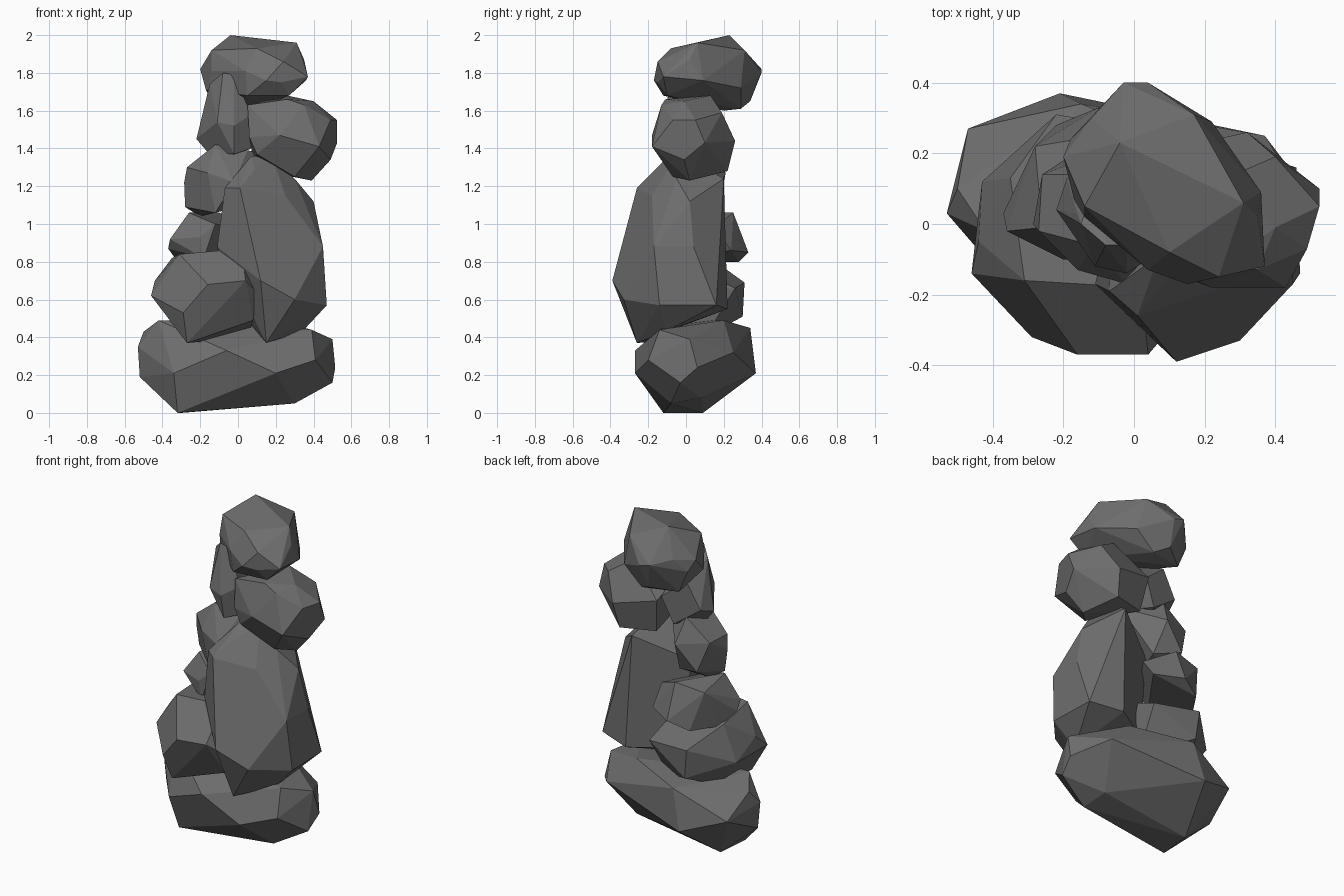
import bpy, bmesh, math

# dark stone colour
stone = bpy.data.materials.new("dark_stone")
stone.diffuse_color = (0.155, 0.155, 0.155, 1)


def rock(name, *corners):
    """Chiselled boulder: convex hull of a few corners, near-flat facets merged."""
    bm = bmesh.new()
    for c in corners:
        bm.verts.new(c)
    hull = bmesh.ops.convex_hull(bm, input=bm.verts[:])
    loose = [v for v in set(hull["geom_interior"] + hull["geom_unused"])
             if isinstance(v, bmesh.types.BMVert)]
    bmesh.ops.delete(bm, geom=loose, context="VERTS")
    bmesh.ops.dissolve_limit(bm, angle_limit=math.radians(8),
                             verts=bm.verts[:], edges=bm.edges[:])
    bmesh.ops.recalc_face_normals(bm, faces=bm.faces[:])
    mesh = bpy.data.meshes.new(name)
    bm.to_mesh(mesh)
    bm.free()
    mesh.materials.append(stone)
    obj = bpy.data.objects.new(name, mesh)
    bpy.context.collection.objects.link(obj)
    return obj


# wide boulder lying at the bottom
rock("base_boulder",
     (-.32, -.12, 0), (-.30, .09, 0), (.30, -.08, .05), (.28, .08, .08),
     (-.34, -.19, .21), (.20, -.27, .21), (-.06, -.27, .33),
     (.50, .02, .39), (.515, .06, .24), (.50, -.03, .16), (.41, -.20, .28), (.39, -.14, .44),
     (-.52, .04, .19), (-.53, .03, .35), (-.50, .10, .43), (-.47, .27, .30),
     (-.42, -.02, .49), (-.21, .37, .21), (-.15, .34, .45), (.37, .25, .32), (.20, .20, .49))

# squat boulder, front left
rock("left_boulder",
     (-.27, -.26, .37), (.08, -.24, .49), (-.29, -.32, .53), (-.16, -.37, .68),
     (.04, -.37, .70), (.10, -.30, .64), (-.46, -.14, .62), (-.44, -.05, .70),
     (-.31, -.16, .84), (-.15, -.20, .82), (.02, -.18, .87), (-.35, .13, .82),
     (-.43, .12, .60), (-.22, .31, .69), (-.20, .30, .51), (.07, .26, .66),
     (-.30, .10, .42), (.05, .10, .40))

# tall upright boulder
rock("tall_boulder",
     (.07, -.09, 1.36), (.18, -.05, 1.36), (.20, .10, 1.30), (.09, -.16, 1.29),
     (-.07, -.19, 1.19), (.01, -.26, 1.19), (.25, -.18, 1.15), (.30, -.05, 1.24), (.40, .02, 1.12),
     (.45, -.17, .88), (.45, .04, .88), (.47, -.14, .57), (.46, .16, .57),
     (.12, -.39, .70), (.30, -.33, .60), (.15, -.26, .37), (.34, -.11, .43),
     (-.11, -.17, .88), (-.06, .03, 1.10), (.22, .20, 1.07), (.23, .20, 1.24),
     (.26, .22, .55), (.0, .06, .55))

# small boulders climbing up the left side
rock("small_left_boulder",
     (-.37, .03, .87), (-.36, -.02, .92), (-.26, -.01, 1.06), (-.12, -.10, 1.0),
     (-.20, -.10, .93), (-.18, -.10, .82), (-.28, .22, 1.03), (-.10, .25, 1.06),
     (-.10, .33, .85), (-.22, .28, .80), (-.32, .13, .80), (.06, .15, .98), (.06, .24, .86))

rock("upper_left_boulder",
     (-.285, .0, 1.22), (-.28, .02, 1.09), (-.27, -.02, 1.30), (-.12, -.06, 1.42),
     (.05, -.04, 1.39), (-.16, -.13, 1.27), (-.02, -.17, 1.22), (-.12, -.12, 1.06),
     (-.26, .14, 1.30), (-.20, .18, 1.12), (-.07, .21, 1.27), (-.04, .12, 1.08),
     (-.10, .14, 1.42), (-.20, .05, 1.04), (.10, .0, 1.38))

# narrow neck stone
rock("neck_boulder",
     (-.22, .04, 1.45), (-.16, .03, 1.69), (-.15, .0, 1.74), (-.08, -.06, 1.80),
     (-.02, -.06, 1.79), (-.11, -.12, 1.54), (-.02, -.14, 1.52), (.07, -.08, 1.58),
     (.07, -.06, 1.40), (-.02, -.11, 1.37), (-.16, .02, 1.38), (-.19, .13, 1.48),
     (-.10, .14, 1.64), (.05, .17, 1.52), (-.02, .15, 1.36))

# right shoulder stone
rock("right_boulder",
     (.05, -.10, 1.63), (.06, -.12, 1.46), (.22, -.18, 1.47), (.26, -.11, 1.66),
     (.35, -.13, 1.63), (.26, .13, 1.68), (.40, -.01, 1.65), (.43, -.18, 1.41),
     (.49, -.07, 1.55), (.525, .05, 1.55), (.525, .10, 1.43), (.49, -.01, 1.34),
     (.39, .02, 1.23), (.30, -.07, 1.25), (.10, -.12, 1.37), (.40, .19, 1.59),
     (.32, .26, 1.44), (.30, .22, 1.28), (.06, .20, 1.50), (.09, .16, 1.29))

# crowning stone
rock("top_boulder",
     (-.04, .23, 2.0), (.31, .06, 1.96), (.10, -.08, 1.93), (-.14, .05, 1.92),
     (-.20, .19, 1.82), (-.17, .07, 1.71), (-.14, .02, 1.81), (.04, -.13, 1.81),
     (.24, -.15, 1.86), (.15, -.17, 1.76), (.23, -.15, 1.75), (.35, .02, 1.87),
     (.37, -.12, 1.78), (.36, .09, 1.76), (.27, -.10, 1.68), (.05, -.12, 1.68),
     (.17, .31, 1.92), (-.03, .40, 1.82), (.04, .40, 1.80), (.22, .29, 1.72),
     (-.12, .30, 1.84), (-.18, .24, 1.76),
     (.02, .34, 1.65), (.10, .29, 1.61), (.05, .20, 1.60), (-.12, .24, 1.62))
